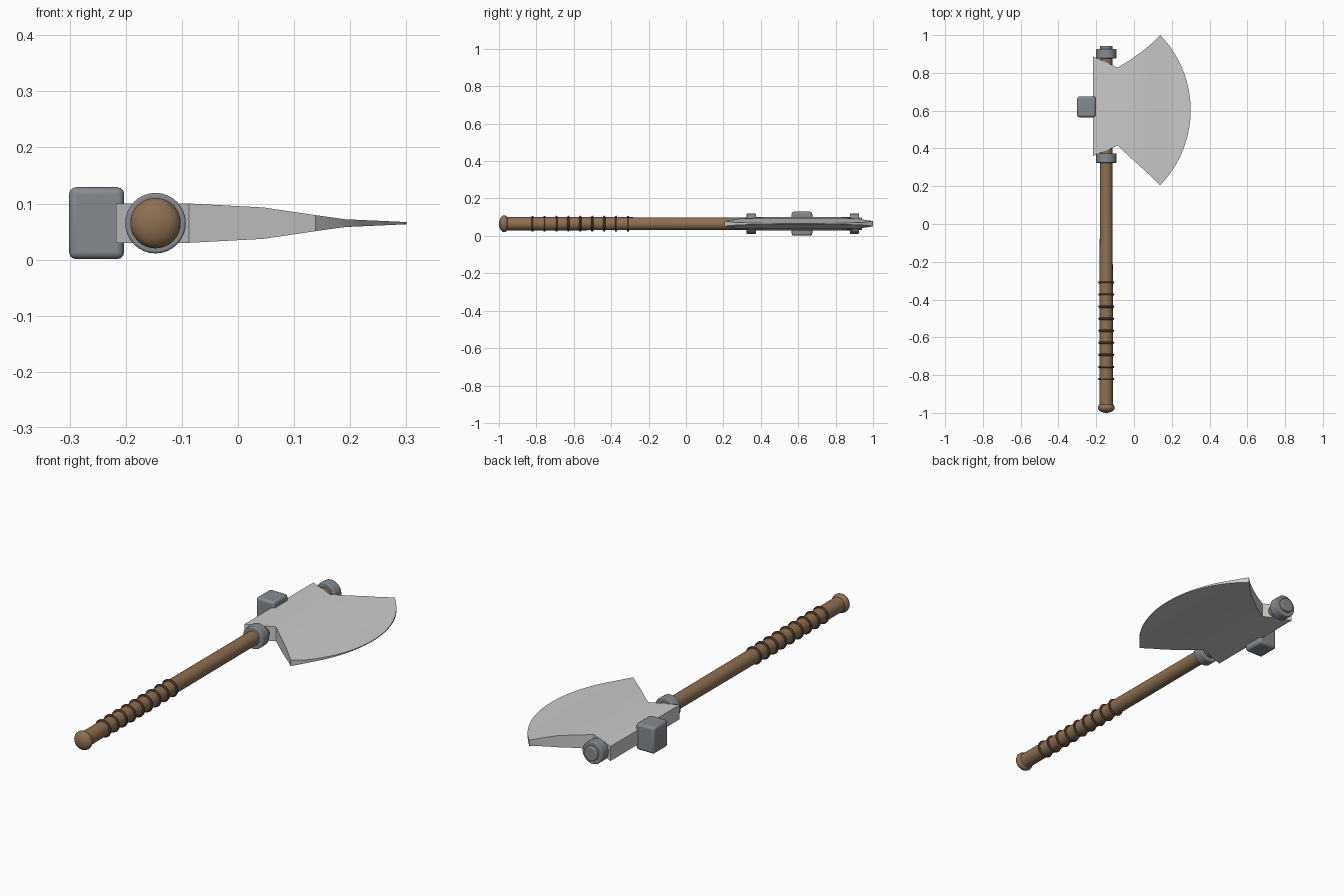
import bpy, bmesh, math

if "Cube" in bpy.data.objects:
    bpy.data.objects.remove(bpy.data.objects["Cube"])

AX, AZ = -0.147, 0.065      # handle axis


def material(name, rgb):
    m = bpy.data.materials.new(name)
    m.diffuse_color = (*rgb, 1)
    m.use_nodes = True
    m.node_tree.nodes["Principled BSDF"].inputs["Base Color"].default_value = m.diffuse_color
    return m


WOOD = material("wood", (0.27, 0.16, 0.085))
CORD = material("cord", (0.16, 0.09, 0.05))
STEEL = material("steel", (0.62, 0.62, 0.65))
IRON = material("iron", (0.24, 0.26, 0.28))


def finish(ob, name, mat, bevel=0, segments=3):
    ob.name = name
    ob.data.materials.append(mat)
    if bevel:
        b = ob.modifiers.new("bevel", "BEVEL")
        b.width, b.segments = bevel, segments
    bpy.ops.object.select_all(action='DESELECT')
    ob.select_set(True)
    bpy.context.view_layer.objects.active = ob
    bpy.ops.object.shade_smooth_by_angle(angle=math.radians(35))
    return ob


def rod(name, y0, y1, r0, r1, mat, bevel=0):
    # round part along the handle axis
    bpy.ops.mesh.primitive_cone_add(vertices=32, radius1=r1, radius2=r0, depth=y1 - y0,
                                    location=(AX, (y0 + y1) / 2, AZ),
                                    rotation=(math.pi / 2, 0, 0))
    return finish(bpy.context.object, name, mat, bevel)


# Handle, end cap and collars
rod("handle", -0.97, 0.92, 0.0355, 0.033, WOOD)
rod("end_cap", 0.88, 0.942, 0.034, 0.034, IRON, 0.004)
for name, y in (("lower_collar", 0.349), ("upper_collar", 0.901)):
    rod(name, y - 0.025, y + 0.025, 0.054, 0.054, IRON, 0.004)

# Rounded pommel
bpy.ops.mesh.primitive_uv_sphere_add(segments=32, ring_count=16, radius=1,
                                     location=(AX, -0.972, AZ))
pommel = bpy.context.object
pommel.scale = (0.045, 0.028, 0.045)
bpy.ops.object.transform_apply(location=False, rotation=False, scale=True)
finish(pommel, "pommel", WOOD)

# Grip rings
for i in range(9):
    bpy.ops.mesh.primitive_torus_add(major_segments=32, minor_segments=8,
                                     major_radius=0.037, minor_radius=0.006,
                                     location=(AX, -0.31 - i * 0.0638, AZ),
                                     rotation=(math.pi / 2, 0, 0))
    finish(bpy.context.object, f"grip_ring_{i + 1}", CORD)

# Hammer block at the back of the head
bpy.ops.mesh.primitive_cube_add(size=1, location=(-0.252, 0.62, AZ))
hammer = bpy.context.object
hammer.scale = (0.098, 0.11, 0.128)
bpy.ops.object.transform_apply(location=False, rotation=False, scale=True)
finish(hammer, "hammer_block", IRON, 0.012)

# Blade: slices along x, each (x, low y, high y)
THICK = [(-0.217, 0.035), (-0.087, 0.035), (0.045, 0.028), (0.14, 0.014),
         (0.19, 0.007), (0.30, 0.002)]


def half_thickness(x):
    for (xa, ha), (xb, hb) in zip(THICK, THICK[1:]):
        if x <= xb:
            return ha + (hb - ha) * (x - xa) / (xb - xa)
    return THICK[-1][1]


slices = [(-0.217, 0.36, 0.887), (-0.087, 0.415, 0.828), (-0.02, 0.353, 0.869),
          (0.045, 0.294, 0.915), (0.095, 0.248, 0.957)]
R = 0.57
a0 = math.asin(0.397 / R)
for i in range(17):
    a = a0 * (1 - i / 16) + 0.002
    w = R * math.sin(a)
    slices.append((0.30 - R + R * math.cos(a), 0.603 - w, 0.603 + w))

bm = bmesh.new()
loops = []
for x, lo, hi in slices:
    h = half_thickness(x)
    loops.append([bm.verts.new((x, y, AZ + z)) for y, z in
                  ((lo, -h), (hi, -h), (hi, h), (lo, h))])
for a, b in zip(loops, loops[1:]):
    for k in range(4):
        n = (k + 1) % 4
        bm.faces.new((a[k], a[n], b[n], b[k]))
bm.faces.new(loops[0])
bm.faces.new(loops[-1])
bmesh.ops.recalc_face_normals(bm, faces=bm.faces)
mesh = bpy.data.meshes.new("blade")
bm.to_mesh(mesh)
bm.free()
blade = bpy.data.objects.new("blade", mesh)
bpy.context.collection.objects.link(blade)
finish(blade, "blade", STEEL)
